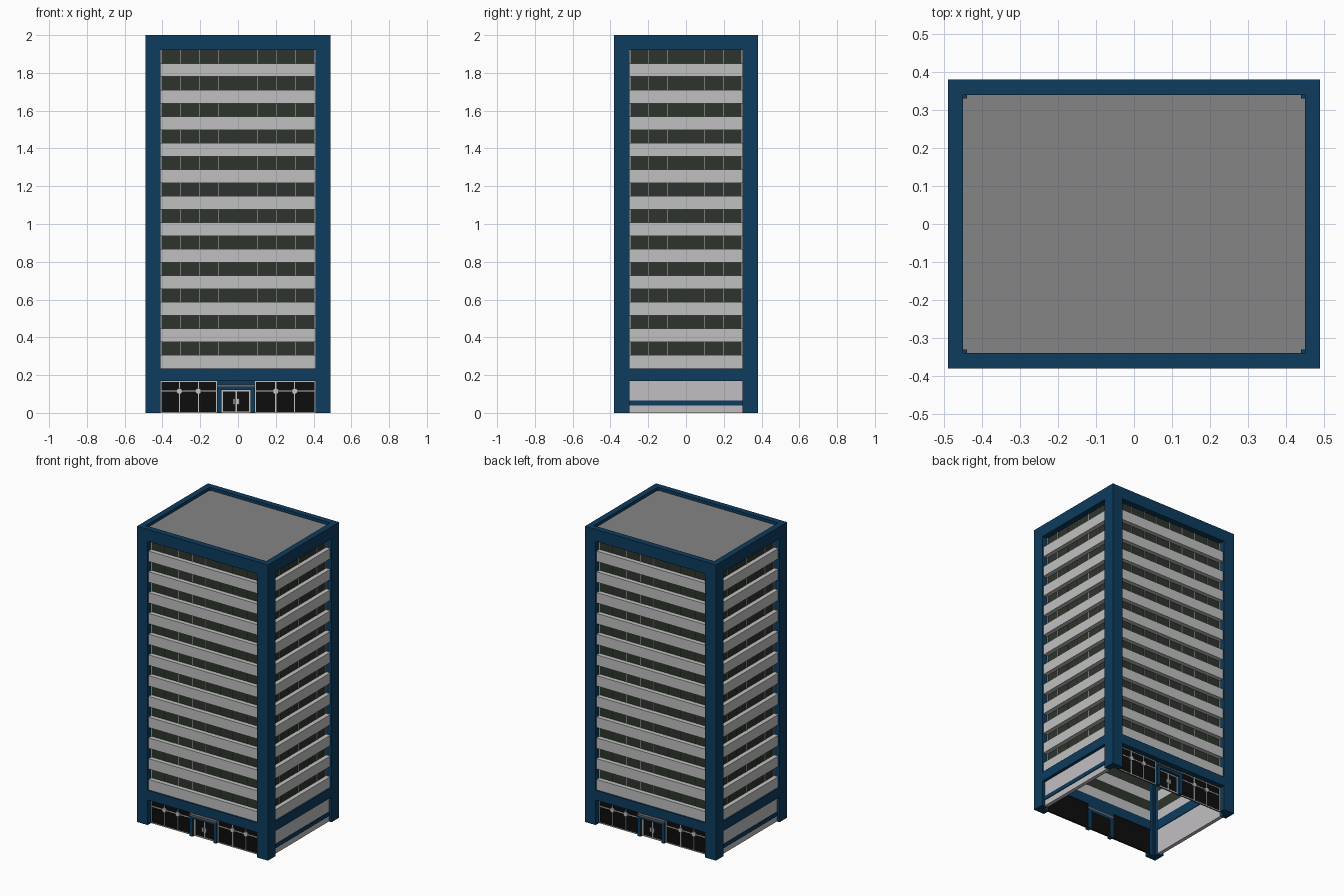
import bpy, bmesh, math
from mathutils import Matrix, Vector

if "Cube" in bpy.data.objects:
    bpy.data.objects.remove(bpy.data.objects["Cube"])


def material(name, rgb):
    m = bpy.data.materials.new(name)
    m.diffuse_color = (*rgb, 1)
    m.use_nodes = True
    m.node_tree.nodes["Principled BSDF"].inputs["Base Color"].default_value = m.diffuse_color
    return m


BLUE = material("frame blue", (0.004, 0.045, 0.112))
LIGHT = material("panel light grey", (0.53, 0.53, 0.53))
GLASS = material("dark green glass", (0.027, 0.036, 0.025))
BLACK = material("shopfront black", (0.004, 0.004, 0.004))
METAL = material("metal trim", (0.55, 0.55, 0.55))
ROOF = material("roof grey", (0.235, 0.235, 0.235))
BASE = material("base wall grey", (0.54, 0.52, 0.54))
BROWN = material("canopy grey brown", (0.16, 0.13, 0.12))

HX, HY = 0.49, 0.38
parts = {}          # part name -> (bmesh, material)


def get_part(name, mat):
    if name not in parts:
        parts[name] = (bmesh.new(), mat)
    return parts[name][0]


def box(name, mat, lo, hi, turn=0):
    """Axis-aligned box lo..hi, turned by quarter turns about z."""
    lo, hi = Vector(lo), Vector(hi)
    mtx = (Matrix.Rotation(turn * math.pi / 2, 4, 'Z')
           @ Matrix.Translation((lo + hi) / 2)
           @ Matrix.Diagonal((*(hi - lo), 1)))
    bmesh.ops.create_cube(get_part(name, mat), size=1, matrix=mtx)


class Side:
    """One facade: u runs along it, d is depth inward from its outer plane."""

    def __init__(self, turn):
        self.turn = turn
        self.w, self.h = (HX, HY) if turn % 2 == 0 else (HY, HX)

    def box(self, name, mat, u, d, z):
        box(name, mat, (u[0], d[0] - self.h, z[0]), (u[1], d[1] - self.h, z[1]), self.turn)

    def disc(self, name, mat, u, d, z, r):
        mtx = (Matrix.Rotation(self.turn * math.pi / 2, 4, 'Z')
               @ Matrix.Translation((u, d - self.h, z))
               @ Matrix.Rotation(math.pi / 2, 4, 'X'))
        bmesh.ops.create_cone(get_part(name, mat), cap_ends=True, segments=12,
                              radius1=r, radius2=r, depth=0.008, matrix=mtx)


def frame(s):
    # outer blue frame; side plates stop behind the front and back plates
    end = s.w if s.turn % 2 == 0 else s.w - 0.04
    open_w = s.w - 0.08
    for a, b in ((-end, -open_w), (open_w, end)):
        s.box("corner_columns", BLUE, (a, b), (0, 0.04), (0, 2))
    s.box("top_beams", BLUE, (-open_w, open_w), (0, 0.04), (1.92, 2))
    s.box("lower_beams", BLUE, (-open_w, open_w), (0, 0.05), (0.17, 0.235))


def storeys(s):
    # twelve storeys: projecting light spandrel with a recessed glass strip above
    w, step = s.w - 0.08, (1.92 - 0.235) / 12
    for i in range(12):
        z = 0.235 + i * step
        s.box("spandrel_panels", LIGHT, (-w, w), (0.01, 0.045), (z, z + step / 2))
        s.box("window_strips", GLASS, (-w, w), (0.04, 0.045), (z + step / 2, z + step))
        n = 8 if s.turn % 2 == 0 else 6
        for k in range(n + 1):
            u = -w + 0.003 + k * (2 * w - 0.006) / n
            t = 0.003 if k in (0, n) else 0.001
            s.box("mullions", METAL, (u - t, u + t), (0.036, 0.041), (z + step / 2, z + step))


def shopfront(s):
    # black glazing with thin metal bars and round fittings
    d = 0.04
    for a, b, bars in ((-0.41, -0.11, (-0.31, -0.21)), (0.09, 0.41, (0.20, 0.30))):
        s.box("shop_glass", BLACK, (a, b), (d, d + 0.006), (0, 0.17))
        for u in (a + 0.003, *bars, b - 0.003):
            s.box("shop_bars", METAL, (u - 0.003, u + 0.003), (d - 0.005, d), (0, 0.17))
        for z in (0.003, 0.115, 0.166):
            s.box("shop_bars", METAL, (a, b), (d - 0.004, d), (z - 0.003, z + 0.003))
        for u in bars:
            s.disc("shop_fittings", METAL, u, d - 0.005, 0.115, 0.016)
    # entrance portal
    for a, b in ((-0.11, -0.087), (0.067, 0.09)):
        s.box("entrance_portal", BLUE, (a, b), (0.02, 0.05), (0, 0.14))
    s.box("entrance_portal", BLUE, (-0.087, 0.067), (0.02, 0.05), (0.122, 0.14))
    s.box("entrance_canopy", BROWN, (-0.11, 0.09), (0.015, 0.05), (0.14, 0.15))
    s.box("entrance_header", BLUE, (-0.11, 0.09), (0.035, 0.05), (0.15, 0.17))
    # double doors with frames and handles
    s.box("door_glass", BLACK, (-0.087, 0.067), (0.042, 0.048), (0, 0.122))
    for u in (-0.083, -0.01, 0.063):
        s.box("door_frames", METAL, (u - 0.004, u + 0.004), (0.036, 0.042), (0, 0.122))
    for z in (0.004, 0.118):
        s.box("door_frames", METAL, (-0.087, 0.067), (0.037, 0.042), (z - 0.004, z + 0.004))
    for u in (-0.021, 0.001):
        s.box("door_handles", METAL, (u - 0.006, u + 0.006), (0.03, 0.036), (0.045, 0.075))


def base_wall(s):
    # plain side wall with a blue stripe
    w = s.w - 0.08
    s.box("base_walls", BASE, (-w, w), (0.02, 0.045), (0, 0.17))
    s.box("base_stripes", BLUE, (-w, w), (0.015, 0.02), (0.04, 0.066))


for turn in range(4):
    side = Side(turn)
    frame(side)
    storeys(side)
    (shopfront if turn % 2 == 0 else base_wall)(side)

# inner corner posts and roof
for sx in (-1, 1):
    for sy in (-1, 1):
        x, y = sorted((sx * 0.44, sx * 0.45)), sorted((sy * 0.33, sy * 0.34))
        box("corner_posts", BLUE, (x[0], y[0], 0), (x[1], y[1], 1.99))
box("roof_slab", ROOF, (-0.45, -0.34, 1.96), (0.45, 0.34, 1.98))

for name, (bm, mat) in parts.items():
    mesh = bpy.data.meshes.new(name)
    bm.to_mesh(mesh)
    bm.free()
    mesh.materials.append(mat)
    bpy.context.collection.objects.link(bpy.data.objects.new(name, mesh))
